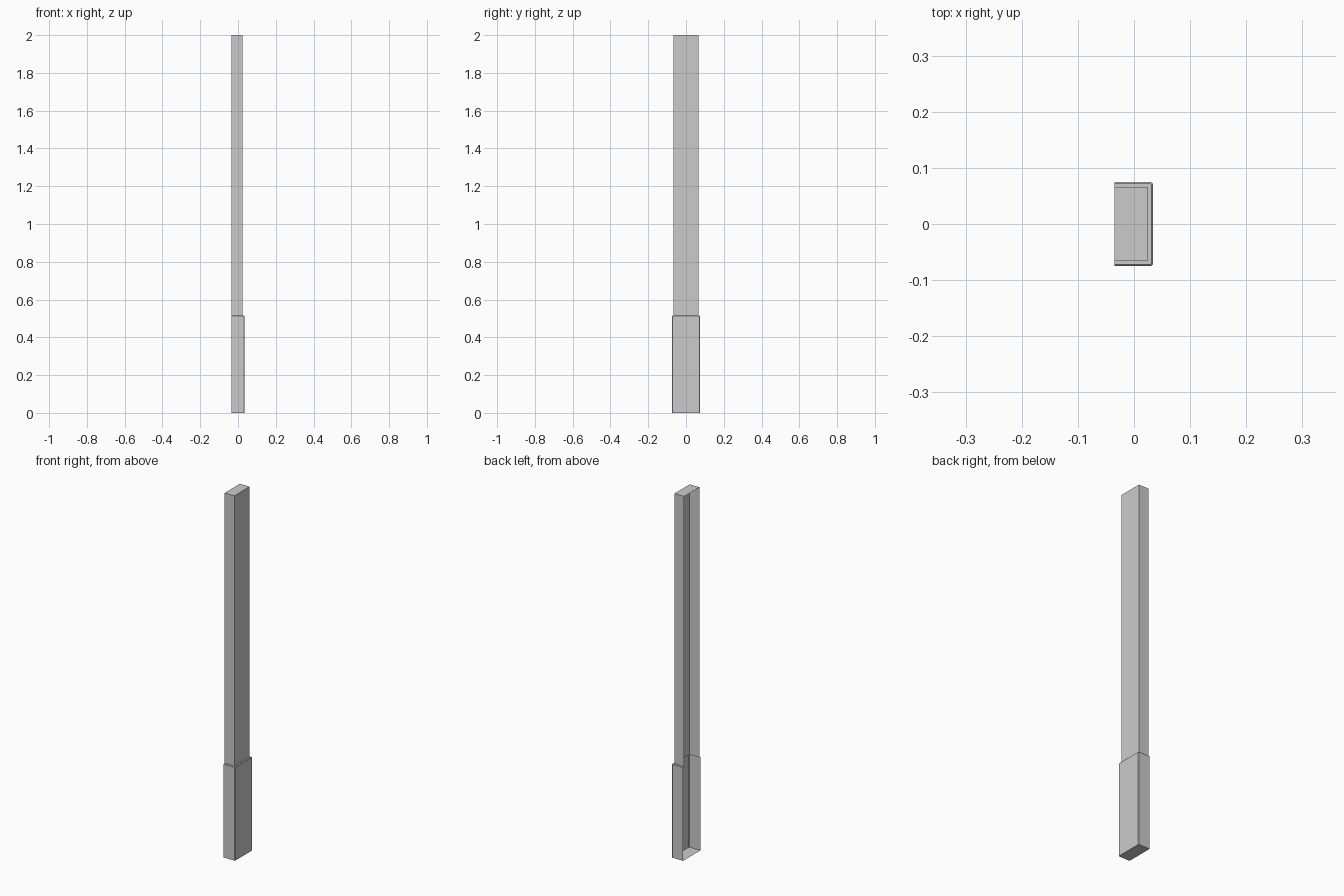
import bpy, bmesh

if "Cube" in bpy.data.objects:
    bpy.data.objects.remove(bpy.data.objects["Cube"])

BACK = -0.035  # open rear plane shared by both parts


def u_profile(bm, front, half, chamfer, z):
    """Three-sided open section with chamfered front corners."""
    pts = [(BACK, -half), (front - chamfer, -half), (front, -half + chamfer),
           (front, half - chamfer), (front - chamfer, half), (BACK, half)]
    return [bm.verts.new((x, y, z)) for x, y in pts]


def shell(name, sections, cap_bottom=False, cap_top=False):
    """Skin the sections into a thin shell left open at the back."""
    bm = bmesh.new()
    rows = [u_profile(bm, *s) for s in sections]
    for low, high in zip(rows, rows[1:]):
        for i in range(5):
            bm.faces.new((low[i], low[i + 1], high[i + 1], high[i]))
    if cap_bottom:
        bm.faces.new(rows[0][::-1])
    if cap_top:
        bm.faces.new(rows[-1])
    bmesh.ops.remove_doubles(bm, verts=bm.verts, dist=1e-5)
    mesh = bpy.data.meshes.new(name)
    bm.to_mesh(mesh)
    bm.free()
    obj = bpy.data.objects.new(name, mesh)
    bpy.context.collection.objects.link(obj)
    return obj


# Wide plinth: floor, walls, small top chamfer, ledge running in to the post
shell("plinth", [(0.034, 0.075, 0.003, 0.0),
                 (0.034, 0.075, 0.003, 0.512),
                 (0.031, 0.072, 0.002, 0.515),
                 (0.024, 0.066, 0.0, 0.515)], cap_bottom=True)

# Slim upper post with a closed top
shell("post", [(0.024, 0.066, 0.0, 0.515),
               (0.024, 0.066, 0.0, 2.0)], cap_top=True)
